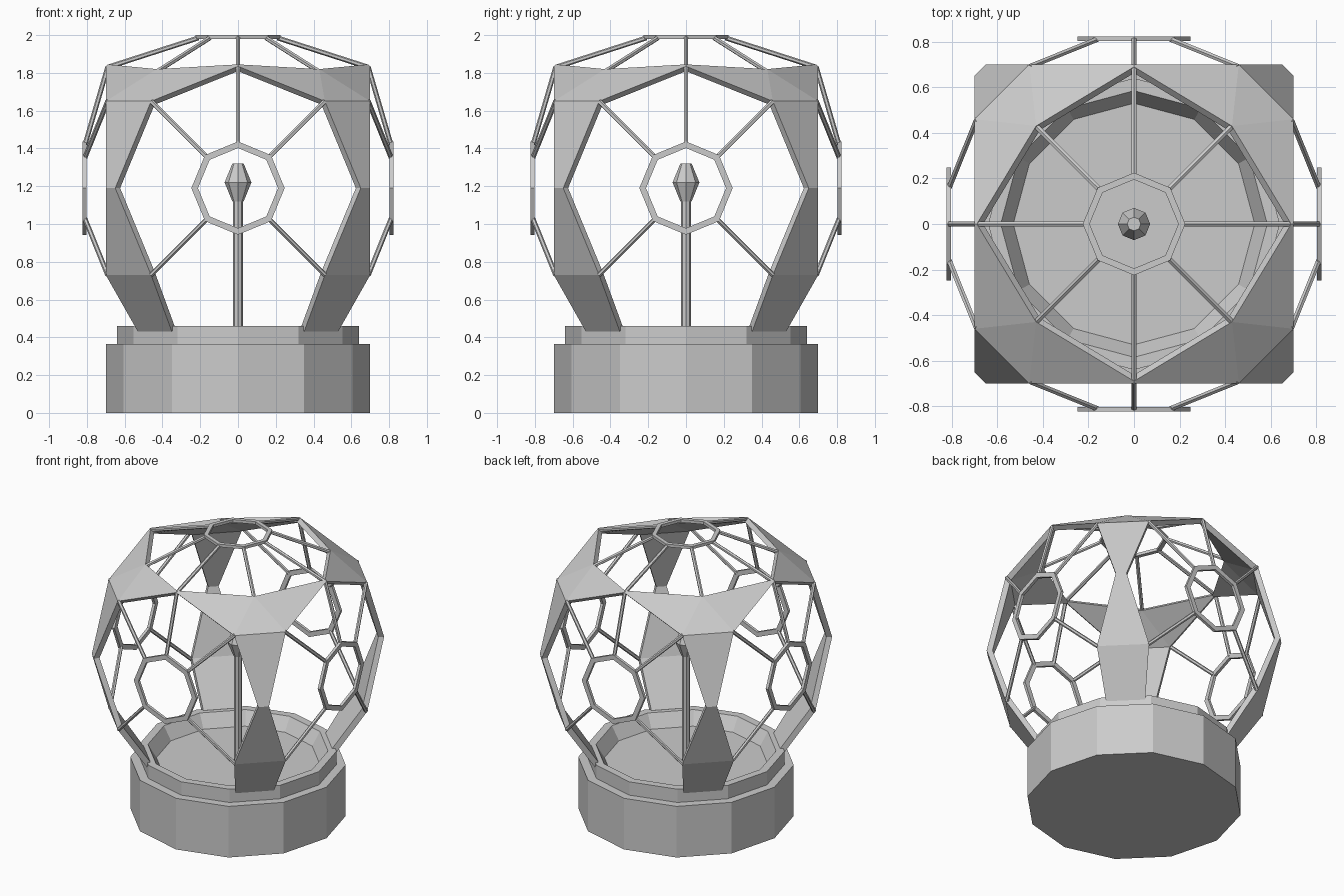
import bpy, bmesh
from math import sin, cos, pi, radians
from mathutils import Vector, Matrix

if "Cube" in bpy.data.objects:
    bpy.data.objects.remove(bpy.data.objects["Cube"])

CZ = 1.19  # height of the cage centre


def finish(name, bm):
    bmesh.ops.recalc_face_normals(bm, faces=bm.faces)
    me = bpy.data.meshes.new(name)
    bm.to_mesh(me)
    bm.free()
    ob = bpy.data.objects.new(name, me)
    bpy.context.collection.objects.link(ob)
    return ob


def lathe(name, profile, n):
    """Revolve (radius, z) points; first and last rings are capped."""
    bm = bmesh.new()
    rings = [[bm.verts.new((r * cos(2 * pi * i / n), r * sin(2 * pi * i / n), z))
              for i in range(n)] for r, z in profile]
    for a, b in zip(rings, rings[1:]):
        for i in range(n):
            j = (i + 1) % n
            bm.faces.new((a[i], a[j], b[j], b[i]))
    bm.faces.new(rings[0])
    bm.faces.new(rings[-1])
    return finish(name, bm)


def bar(bm, a, b, r=0.013):
    """Six-sided rod between two points."""
    a, b = Vector(a), Vector(b)
    d = b - a
    m = Matrix.Translation((a + b) / 2) @ d.to_track_quat('Z', 'Y').to_matrix().to_4x4()
    bmesh.ops.create_cone(bm, cap_ends=True, segments=6, radius1=r, radius2=r,
                          depth=d.length, matrix=m)


def ring(bm, r_in, r_out, depth, place):
    """Flat octagonal ring in the plane given by place(u, v, w)."""
    loops = []
    for r, w in ((r_out, 0), (r_out, depth), (r_in, depth), (r_in, 0)):
        loops.append([bm.verts.new(place(r * cos(k * pi / 4), r * sin(k * pi / 4), w))
                      for k in range(8)])
    for q in range(4):
        a, b = loops[q], loops[(q + 1) % 4]
        for k in range(8):
            j = (k + 1) % 8
            bm.faces.new((a[k], a[j], b[j], b[k]))


# Base with stepped rim and recessed floor
lathe("base", [(.70, 0), (.70, .365), (.64, .365), (.64, .46), (.585, .46), (.53, .367)], 12)

# Centre post and faceted knob
lathe("post", [(.027, .36), (.027, 1.13)], 8)
lathe("post_knob", [(.03, 1.12), (.071, 1.22), (.03, 1.32)], 8)

# Corner frame panel: outer points, with an inner shell scaled towards the centre
P = {
    'nf': (0, -.70, 1.835), 'nf2': (0, -.69, 1.845),
    'nr': (.70, 0, 1.835), 'nr2': (.69, 0, 1.845),
    'pt': (.43, -.43, 1.82), 'pf': (.46, -.70, 1.65), 'pr': (.70, -.46, 1.65),
    'wf': (.65, -.70, CZ), 'wr': (.70, -.65, CZ),
    'lf': (.46, -.70, .73), 'lr': (.70, -.46, .73),
    'bf': (.35, -.53, .43), 'br': (.53, -.35, .43),
}
FACES = ['nf pf pt nf2', 'pf pr pt', 'pr nr nr2 pt', 'pf wf wr pr', 'wf lf lr wr', 'lf bf br lr']
OUTLINE = 'nf pf wf lf bf br lr wr pr nr nr2 pt nf2'.split()
centre = Vector((0, 0, CZ))
for c in range(4):
    rot = Matrix.Rotation(c * pi / 2, 3, 'Z')
    bm = bmesh.new()
    out = {k: bm.verts.new(rot @ Vector(v)) for k, v in P.items()}
    inn = {k: bm.verts.new(rot @ (centre + (Vector(v) - centre) * .96)) for k, v in P.items()}
    for f in FACES:
        bm.faces.new([out[k] for k in f.split()])
        bm.faces.new([inn[k] for k in reversed(f.split())])
    for a, b in zip(OUTLINE, OUTLINE[1:] + OUTLINE[:1]):
        bm.faces.new((out[a], out[b], inn[b], inn[a]))
    finish(f"corner_frame_{c + 1}", bm)

# Side windows: octagonal ring with five spokes, repeated on four sides
for c in range(4):
    bm = bmesh.new()
    ring(bm, .212, .247, .02, lambda u, v, w: (u, -.803 - w, CZ + v))
    for deg, r in ((90, .64), (45, .65), (135, .65), (225, .65), (315, .65)):
        u, v = cos(radians(deg)), sin(radians(deg))
        bar(bm, (.23 * u, -.81, CZ + .23 * v), (r * u, -.69, CZ + r * v))
    bm.transform(Matrix.Rotation(c * pi / 2, 4, 'Z'))
    finish(f"side_window_{c + 1}", bm)

# Top window: octagonal ring with eight spokes
bm = bmesh.new()
ring(bm, .195, .225, .02, lambda u, v, w: (u, v, 1.98 + w))
for k in range(8):
    u, v = cos(k * pi / 4), sin(k * pi / 4)
    r, z = (.69, 1.83) if k % 2 == 0 else (.60, 1.81)
    bar(bm, (.21 * u, .21 * v, 1.985), (r * u, r * v, z))
finish("top_window", bm)
